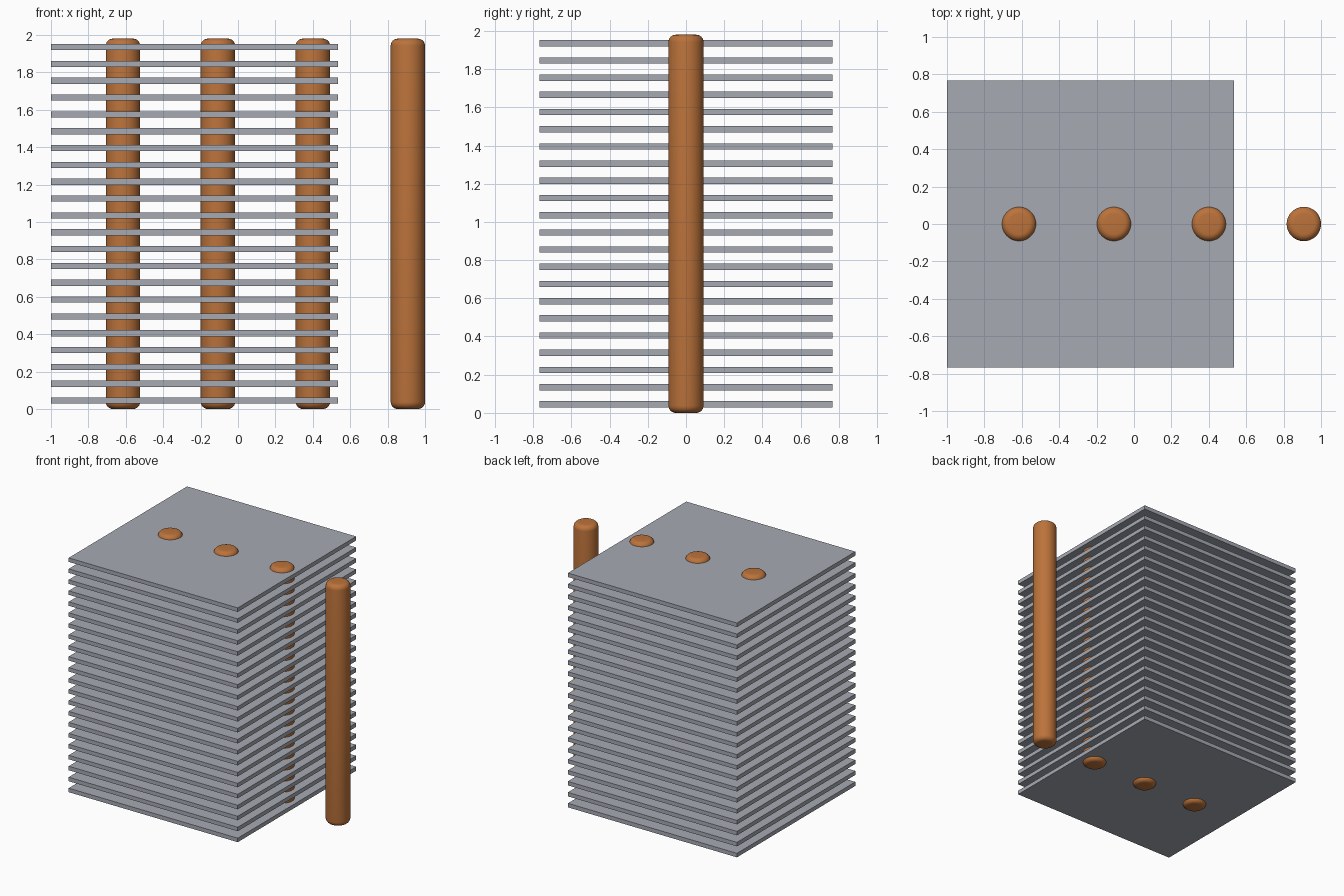
import bpy, bmesh, math
from mathutils import Matrix

cube = bpy.data.objects.get("Cube")
if cube:
    bpy.data.objects.remove(cube, do_unlink=True)

HEIGHT, RADIUS, ROUND = 1.98, 0.092, 0.038
PIPE_X, PIPE_STEP, PIPES = -0.615, 0.5077, 4
PLATES, PITCH = 22, 0.09
PLATE_SIZE, PLATE_THICK, PLATE_X = 1.535, 0.033, -0.2325


def material(name, color):
    mat = bpy.data.materials.new(name)
    mat.use_nodes = True
    mat.diffuse_color = (*color, 1)
    mat.node_tree.nodes["Principled BSDF"].inputs["Base Color"].default_value = (*color, 1)
    return mat


def add_object(name, bm, mat, location):
    mesh = bpy.data.meshes.new(name)
    bm.to_mesh(mesh)
    bm.free()
    mesh.materials.append(mat)
    obj = bpy.data.objects.new(name, mesh)
    obj.location = location
    bpy.context.collection.objects.link(obj)
    return obj


copper = material("copper", (0.5, 0.17, 0.043))
aluminium = material("aluminium grey", (0.38, 0.4, 0.45))

# Vertical pipes with rounded ends, the last one standing clear of the stack
for i in range(PIPES):
    bm = bmesh.new()
    bmesh.ops.create_cone(bm, cap_ends=True, segments=48, radius1=RADIUS,
                          radius2=RADIUS, depth=HEIGHT)
    rims = [e for e in bm.edges if abs(e.verts[0].co.z - e.verts[1].co.z) < 0.01]
    bmesh.ops.bevel(bm, geom=rims, offset=ROUND, segments=6, profile=0.5, affect='EDGES')
    pipe = add_object(f"heat_pipe_{i + 1}", bm, copper,
                      (PIPE_X + i * PIPE_STEP, 0, HEIGHT / 2))
    bpy.ops.object.select_all(action='DESELECT')
    pipe.select_set(True)
    bpy.context.view_layer.objects.active = pipe
    bpy.ops.object.shade_smooth_by_angle(angle=math.radians(35))

# Evenly spaced thin square fins
for i in range(PLATES):
    bm = bmesh.new()
    size = Matrix.Diagonal((PLATE_SIZE, PLATE_SIZE, PLATE_THICK, 1))
    bmesh.ops.create_cube(bm, size=1, matrix=size)
    z = HEIGHT / 2 + (i - (PLATES - 1) / 2) * PITCH
    add_object(f"cooling_fin_{i + 1}", bm, aluminium, (PLATE_X, 0, z))
